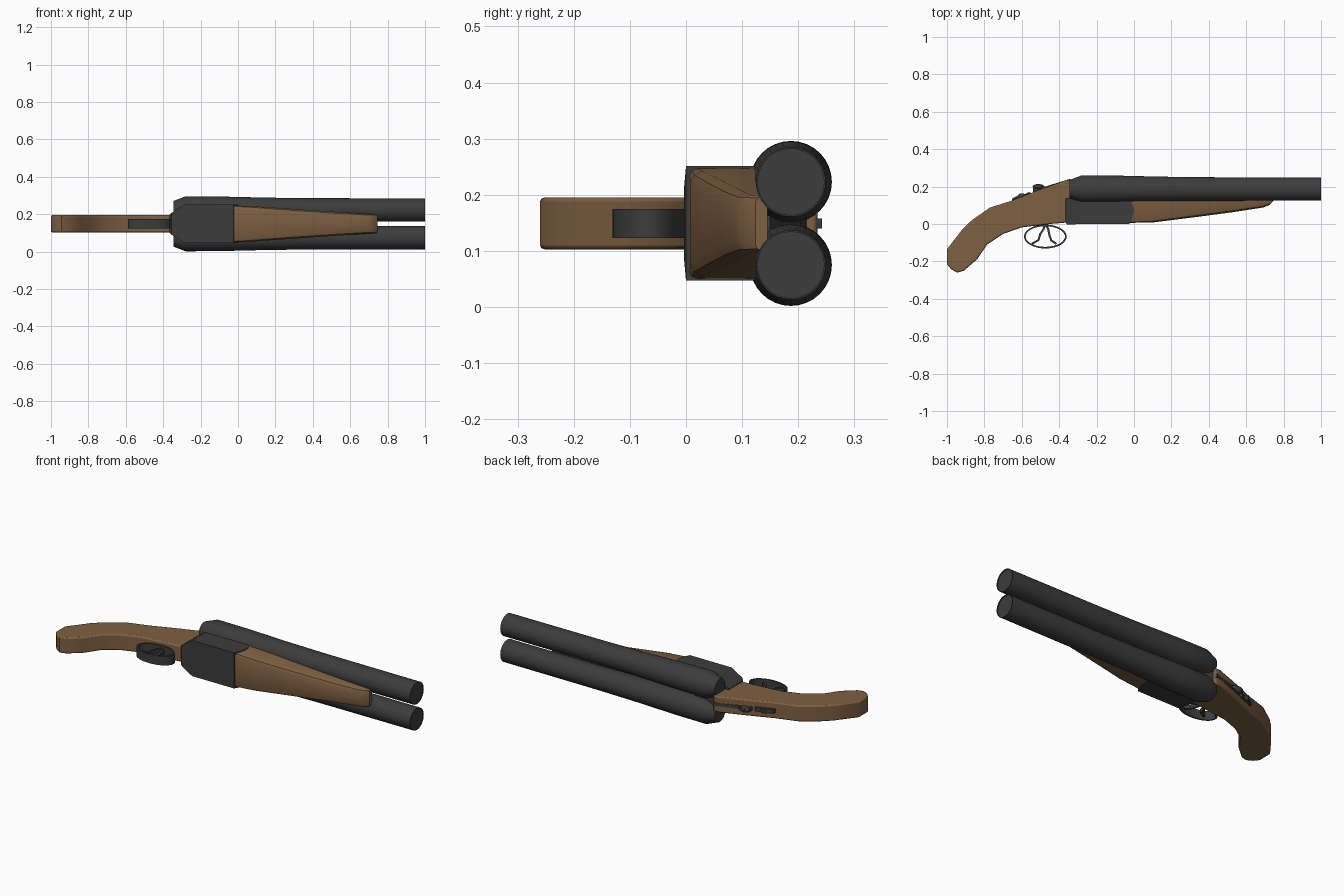
import bpy, bmesh, math

if "Cube" in bpy.data.objects:
    bpy.data.objects.remove(bpy.data.objects["Cube"])

ZC = 0.149  # mid-plane of the model


def material(name, c):
    m = bpy.data.materials.new(name)
    m.diffuse_color = (*c, 1)
    m.use_nodes = True
    m.node_tree.nodes["Principled BSDF"].inputs["Base Color"].default_value = m.diffuse_color
    return m


WOOD = material("walnut", (0.21, 0.115, 0.055))
METAL = material("dark_steel", (0.045, 0.045, 0.045))


def finish(bm, name, mat, angle=35, bevel=0):
    bmesh.ops.recalc_face_normals(bm, faces=bm.faces)
    me = bpy.data.meshes.new(name)
    bm.to_mesh(me)
    bm.free()
    ob = bpy.data.objects.new(name, me)
    bpy.context.collection.objects.link(ob)
    me.materials.append(mat)
    if bevel:
        b = ob.modifiers.new("bevel", 'BEVEL')
        b.width, b.segments, b.angle_limit, b.limit_method = bevel, 2, math.radians(50), 'ANGLE'
    bpy.ops.object.select_all(action='DESELECT')
    ob.select_set(True)
    bpy.context.view_layer.objects.active = ob
    bpy.ops.object.shade_smooth_by_angle(angle=math.radians(angle))
    return ob


def loft(name, rings, mat, angle=35, bevel=0, closed=False):
    """Skin a list of equal-length rings; cap the ends unless closed."""
    bm = bmesh.new()
    vs = [[bm.verts.new(p) for p in r] for r in rings]
    n = len(vs[0])
    pairs = list(zip(vs, vs[1:])) + ([(vs[-1], vs[0])] if closed else [])
    for a, b in pairs:
        for i in range(n):
            j = (i + 1) % n
            bm.faces.new((a[i], a[j], b[j], b[i]))
    if not closed:
        bm.faces.new(vs[0])
        bm.faces.new(vs[-1])
    return finish(bm, name, mat, angle, bevel)


def prism(name, pts, half, mat, angle=35, bevel=0):
    """Side profile (x, y) given thickness across z."""
    rings = [[(x, y, ZC + s * half) for x, y in pts] for s in (-1, 1)]
    return loft(name, rings, mat, angle, bevel)


def strip(name, path, half, t, mat):
    """Flat ribbon of thickness t following an (x, y) path."""
    side = []
    for i, (x, y) in enumerate(path):
        a, b = path[max(i - 1, 0)], path[min(i + 1, len(path) - 1)]
        dx, dy = b[0] - a[0], b[1] - a[1]
        l = math.hypot(dx, dy)
        side.append((-dy / l * t / 2, dx / l * t / 2))
    rings = [[(x + s * ox, y + s * oy, ZC + k * half) for s, k in ((1, 1), (1, -1), (-1, -1), (-1, 1))]
             for (x, y), (ox, oy) in zip(path, side)]
    return loft(name, rings, mat)


# Barrels: turned profile with a tapered breech and a shallow muzzle rim
barrel = [(-0.345, 0.048), (-0.28, 0.073), (-0.1, 0.072), (0.15, 0.066),
          (0.4, 0.063), (1.0, 0.062), (1.0, 0.059), (0.995, 0.059)]
N = 32
for side, name in ((-1, "lower_barrel"), (1, "upper_barrel")):
    loft(name, [[(x, 0.187 + r * math.cos(2 * math.pi * i / N),
                  ZC + side * 0.074 + r * math.sin(2 * math.pi * i / N)) for i in range(N)]
                for x, r in barrel], METAL, 30)

# Breech block filling the valley between the barrels
prism("breech_block", [(-0.345, 0.1), (-0.345, 0.215), (-0.2, 0.205), (-0.1, 0.15), (-0.1, 0.1)], 0.03, METAL)

# Receiver: narrow at the grip, with a rounded front edge
ys = (0, 0.03, 0.07, 0.1, 0.135)


def receiver_ring(xs, y0, w):
    col = list(zip(xs, (y0,) + ys[1:]))
    return [(x, y, ZC - w) for x, y in col] + [(x, y, ZC + w) for x, y in reversed(col)]


loft("receiver", [receiver_ring((-0.365,) * 5, 0.006, 0.05),
                  receiver_ring((-0.355,) * 5, -0.004, 0.058),
                  receiver_ring((-0.29,) * 5, 0.0, 0.102),
                  receiver_ring((-0.025, -0.01, 0.0, -0.005, -0.03), 0.0, 0.102)], METAL, 30)

# Forend: tapering wood with rounded lower edges and a rising nose
def forend_ring(x, yb, w, c):
    half = [(0.145, w), (yb + c, w), (yb + c * 0.3, w - c * 0.3), (yb, w - c)]
    return [(x, y, ZC + z) for y, z in half] + [(x, y, ZC - z) for y, z in reversed(half)]


loft("forend", [forend_ring(*s) for s in (
    (-0.04, 0.006, 0.099, 0.012), (0.1, 0.008, 0.093, 0.022), (0.3, 0.033, 0.079, 0.026),
    (0.52, 0.062, 0.064, 0.026), (0.69, 0.088, 0.053, 0.022), (0.725, 0.102, 0.051, 0.016),
    (0.745, 0.124, 0.048, 0.01))], WOOD, 40)

# Pistol grip
grip = [(-0.335, 0.234), (-0.365, 0.234), (-0.5, 0.185), (-0.65, 0.126), (-0.77, 0.088),
        (-0.865, 0.022), (-0.915, -0.025), (-1.0, -0.135), (-1.0, -0.215), (-0.978, -0.242),
        (-0.945, -0.26), (-0.91, -0.25), (-0.84, -0.19), (-0.785, -0.11), (-0.7, -0.053),
        (-0.6, -0.018), (-0.45, 0.0), (-0.335, 0.01)]
prism("pistol_grip", grip, 0.046, WOOD, 40, 0.007)

# Trigger guard: flat elliptical band
guard = []
for i in range(40):
    a = 2 * math.pi * i / 40
    c, s = math.cos(a), math.sin(a)
    guard.append([(-0.474 + (0.114 - d) * c, -0.067 + (0.064 - d) * s, ZC + k * 0.026)
                  for d, k in ((0, 1), (0, -1), (0.009, -1), (0.009, 1))])
loft("trigger_guard", guard, METAL, closed=True)

# Two triggers
strip("rear_trigger", [(-0.472, 0.005), (-0.485, -0.03), (-0.502, -0.055), (-0.51, -0.085), (-0.545, -0.106)],
      0.012, 0.011, METAL)
strip("front_trigger", [(-0.474, 0.005), (-0.458, -0.03), (-0.452, -0.06), (-0.442, -0.088), (-0.415, -0.106)],
      0.012, 0.011, METAL)

# Opening lever and sliding catch along the top of the grip
prism("opening_lever", [(-0.54, 0.17), (-0.54, 0.202), (-0.52, 0.214), (-0.49, 0.21), (-0.475, 0.2),
                        (-0.34, 0.242), (-0.335, 0.225), (-0.45, 0.19)], 0.009, METAL)
prism("catch_plate", [(-0.655, 0.12), (-0.65, 0.137), (-0.625, 0.15), (-0.61, 0.164), (-0.595, 0.164),
                      (-0.585, 0.16), (-0.56, 0.171), (-0.545, 0.162)], 0.012, METAL)
thumb = bmesh.new()
bmesh.ops.create_uvsphere(thumb, u_segments=16, v_segments=8, radius=1)
bmesh.ops.scale(thumb, vec=(0.03, 0.014, 0.018), verts=thumb.verts)
bmesh.ops.translate(thumb, vec=(-0.512, 0.2, ZC), verts=thumb.verts)
finish(thumb, "lever_thumb_pad", METAL)
